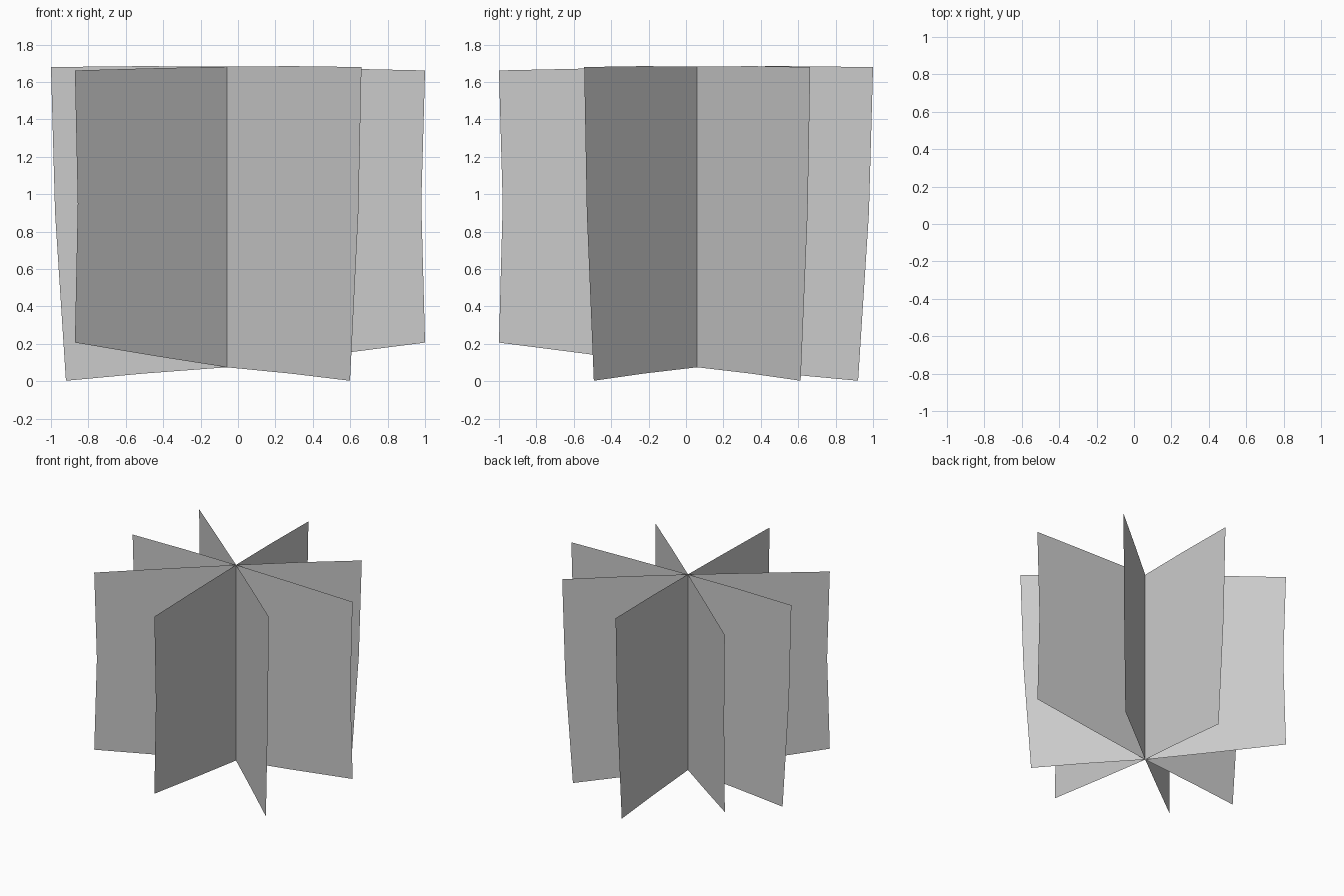
import bpy
from math import cos, sin, radians

if "Cube" in bpy.data.objects:
    bpy.data.objects.remove(bpy.data.objects["Cube"])

# Shared axis of the crossed cards
AXIS = (-0.06, 0.06)

# Columns across one card: (distance from axis, bottom z, top z)
# with a middle row whose outer ends are pinched in slightly
BOTTOM = [(-1.06, 0.207), (-0.5, 0.135), (0.0, 0.075), (0.45, 0.041), (0.86, 0.003)]
MIDDLE = [(-1.04, 0.95), (-0.5, 0.95), (0.0, 0.95), (0.45, 0.95), (0.918, 0.9)]
TOP = [(-1.06, 1.662), (-0.5, 1.674), (0.0, 1.682), (0.45, 1.685), (0.94, 1.68)]


def card(name, angle):
    """Thin vertical card through the axis, short side pointing along angle."""
    c, s = cos(radians(angle)), sin(radians(angle))
    verts = [(AXIS[0] + t * c, AXIS[1] + t * s, z)
             for row in (BOTTOM, MIDDLE, TOP) for t, z in row]
    n = len(BOTTOM)
    faces = [(r * n + i, r * n + i + 1, (r + 1) * n + i + 1, (r + 1) * n + i)
             for r in range(2) for i in range(n - 1)]
    mesh = bpy.data.meshes.new(name)
    mesh.from_pydata(verts, [], faces)
    obj = bpy.data.objects.new(name, mesh)
    bpy.context.collection.objects.link(obj)
    return obj


# Four crossed foliage cards
card("card_side_to_side", 180)
card("card_front_to_back", 90)
card("card_diagonal_back_right", 40)
card("card_diagonal_front_right", -40)
